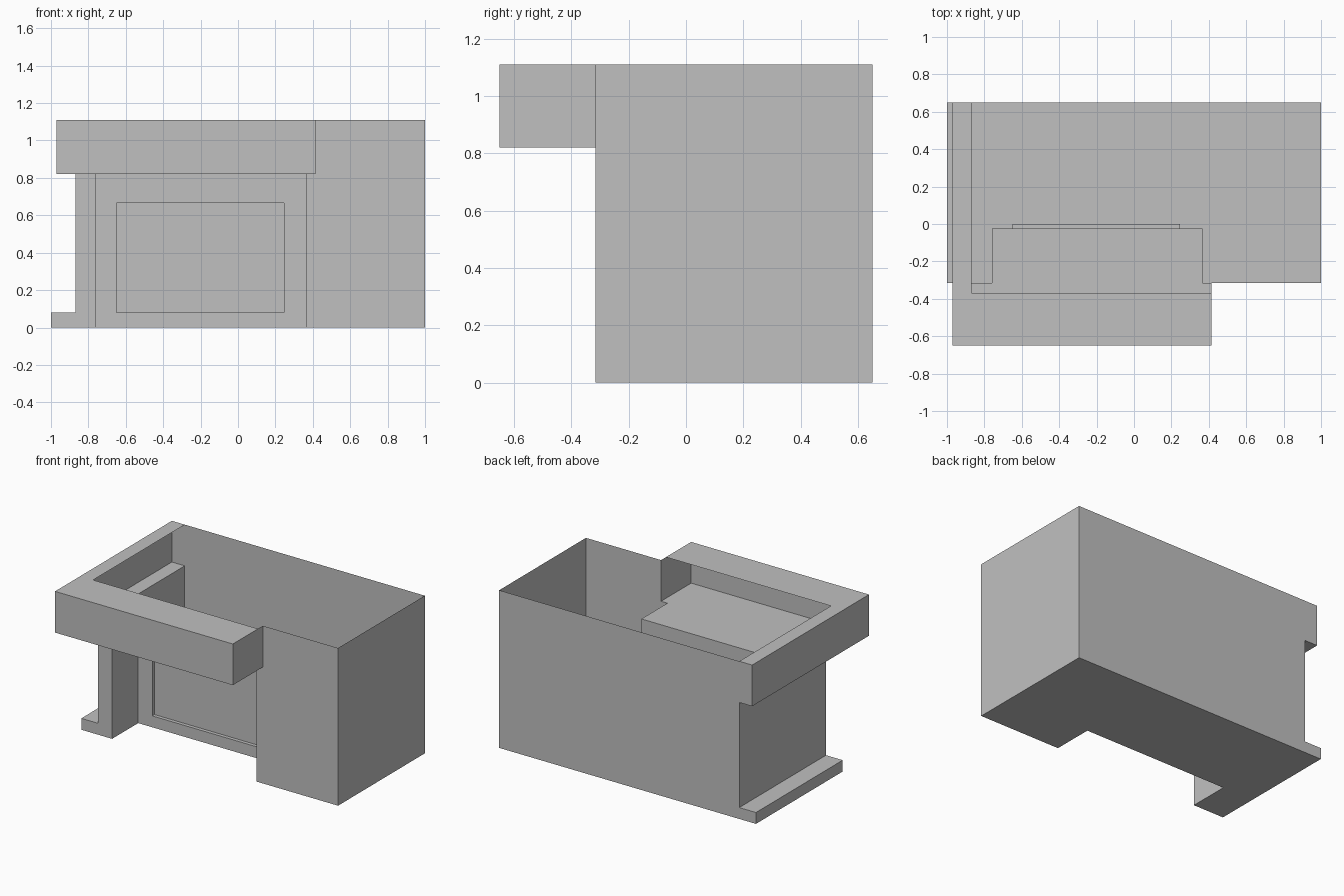
import bpy
import bmesh
import math

cube = bpy.data.objects.get("Cube")
if cube:
    bpy.data.objects.remove(cube, do_unlink=True)

grey = bpy.data.materials.new("plain_grey")
grey.use_nodes = True
grey.diffuse_color = (0.53, 0.53, 0.53, 1)
grey.node_tree.nodes["Principled BSDF"].inputs["Base Color"].default_value = (0.53, 0.53, 0.53, 1)

# Main plan lines
LEDGE, RIM, SIDE, RIGHT = -1.0, -0.97, -0.87, 1.0
FRONT, BACK, OVERHANG, LIP = -0.315, 0.65, -0.65, -0.37
NICHE_L, NICHE_R, NICHE_BACK = -0.76, 0.365, -0.025
OVER_R = 0.415
STEP, SHELF, TOP = 0.08, 0.82, 1.11


def face(bm, points):
    return bm.faces.new([bm.verts.new(p) for p in points])


def plate(bm, plan, z, up=True):
    """Flat horizontal sheet from a counter-clockwise plan."""
    points = [(x, y, z) for x, y in plan]
    face(bm, points if up else points[::-1])


def walls(bm, path, z0, z1, closed=False):
    """Upright sheets along a plan path, outside on the right."""
    ends = path[1:] + path[:1] if closed else path[1:]
    for (ax, ay), (bx, by) in zip(path, ends):
        face(bm, [(ax, ay, z0), (bx, by, z0), (bx, by, z1), (ax, ay, z1)])


def rect(x0, x1, y0, y1):
    return [(x0, y0), (x1, y0), (x1, y1), (x0, y1)]


def finish(name, bm):
    bmesh.ops.remove_doubles(bm, verts=bm.verts, dist=0.0005)
    bmesh.ops.dissolve_limit(bm, angle_limit=math.radians(1), verts=bm.verts, edges=bm.edges)
    mesh = bpy.data.meshes.new(name)
    bm.to_mesh(mesh)
    bm.free()
    mesh.materials.append(grey)
    obj = bpy.data.objects.new(name, mesh)
    bpy.context.collection.objects.link(obj)
    return obj


# Open-topped body: stepped left side, notched front, floor
bm = bmesh.new()
niche_right = [(NICHE_R, NICHE_BACK), (NICHE_R, FRONT)]
niche_left = [(NICHE_L, FRONT), (NICHE_L, NICHE_BACK)]
right_loop = niche_right + [(RIGHT, FRONT), (RIGHT, BACK)]
for left, z0, z1 in ((LEDGE, 0, STEP), (SIDE, STEP, SHELF)):
    path = right_loop + [(left, BACK), (left, FRONT)] + niche_left
    walls(bm, path, z0, z1)
    if z0 == 0:
        plate(bm, path, 0, up=False)
plate(bm, rect(LEDGE, SIDE, FRONT, BACK), STEP)
walls(bm, [(OVER_R, FRONT), (RIGHT, FRONT), (RIGHT, BACK), (RIM, BACK)], SHELF, TOP)
finish("body_shell", bm)

# Overhanging upper part: outer walls, underside and rim top
bm = bmesh.new()
walls(bm, [(RIM, BACK), (RIM, OVERHANG), (OVER_R, OVERHANG), (OVER_R, FRONT)], SHELF, TOP)
plate(bm, [(RIM, OVERHANG), (OVER_R, OVERHANG), (OVER_R, FRONT), (NICHE_R, FRONT),
           (NICHE_R, NICHE_BACK), (NICHE_L, NICHE_BACK), (NICHE_L, FRONT),
           (SIDE, FRONT), (SIDE, BACK), (RIM, BACK)], SHELF, up=False)
plate(bm, [(RIM, OVERHANG), (OVER_R, OVERHANG), (OVER_R, LIP), (SIDE, LIP),
           (SIDE, BACK), (RIM, BACK)], TOP)
finish("overhanging_rim", bm)

# Niche back wall with a shallow sunken panel
bm = bmesh.new()


def upright(x0, x1, z0, z1, y):
    return [(x, y, z) for x, z in rect(x0, x1, z0, z1)]


outer = upright(NICHE_L, NICHE_R, 0, SHELF, NICHE_BACK)
inner = upright(-0.65, 0.245, STEP, 0.665, NICHE_BACK)
sunken = upright(-0.65, 0.245, STEP, 0.665, 0)
for big, small in ((outer, inner), (inner, sunken)):
    for i in range(4):
        j = (i + 1) % 4
        face(bm, [big[i], big[j], small[j], small[i]])
face(bm, sunken)
finish("niche_panel", bm)
